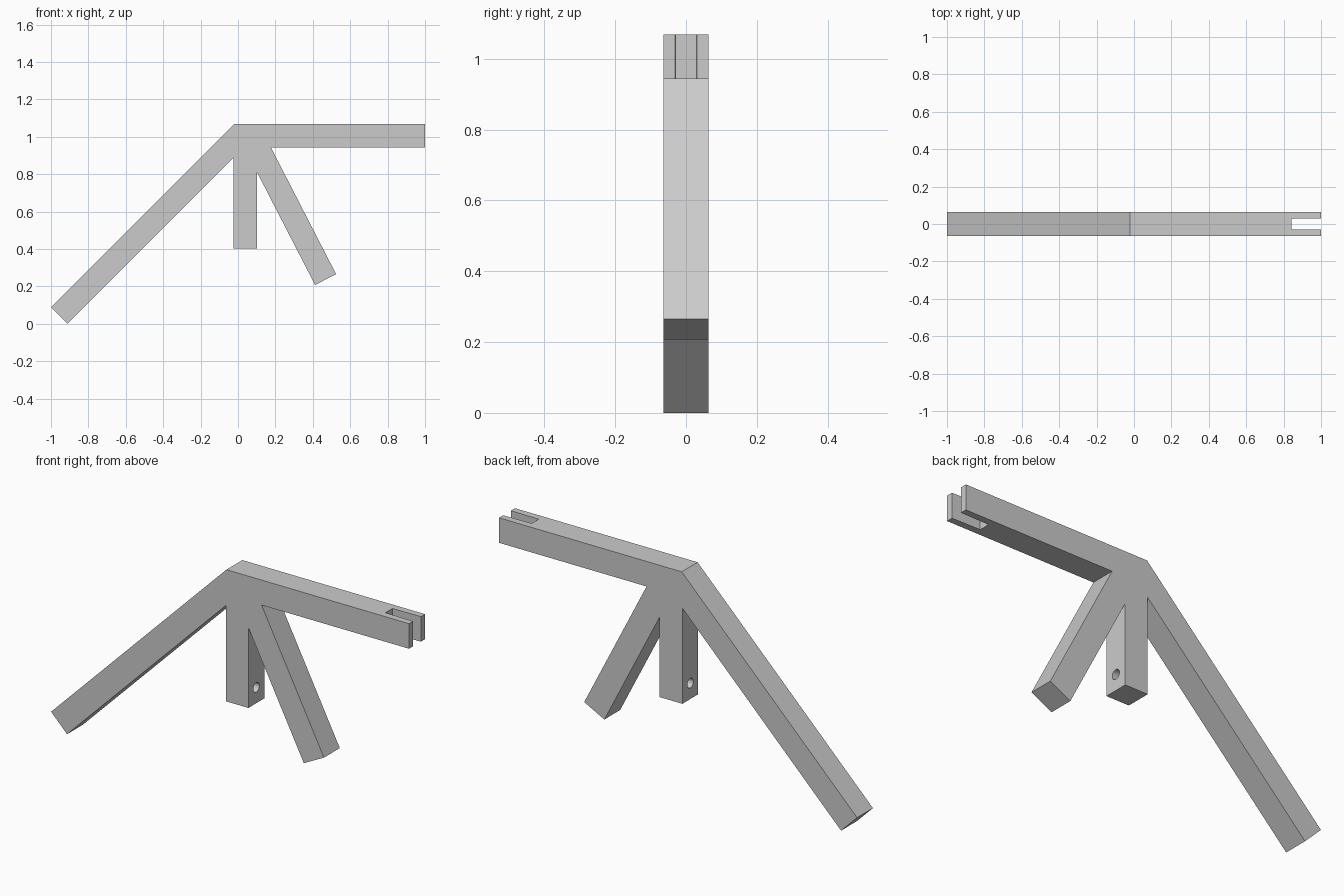
import bpy, bmesh
from math import radians
from mathutils import Matrix, Vector

cube = bpy.data.objects.get("Cube")
if cube:
    bpy.data.objects.remove(cube, do_unlink=True)

W = 0.1265          # square bar section
H = W / 2
TONGUE = 0.157      # length of each joint end
THIN = 0.0245       # half thickness of a tongue
HOLE = 0.08         # hole distance from the tip

grey = bpy.data.materials.new("light_grey")
grey.use_nodes = True
colour = (0.6, 0.6, 0.6, 1)
grey.diffuse_color = colour
grey.node_tree.nodes["Principled BSDF"].inputs["Base Color"].default_value = colour


def make_object(name, bm):
    bmesh.ops.recalc_face_normals(bm, faces=bm.faces)
    mesh = bpy.data.meshes.new(name)
    bm.to_mesh(mesh)
    bm.free()
    mesh.materials.append(grey)
    obj = bpy.data.objects.new(name, mesh)
    bpy.context.collection.objects.link(obj)
    return obj


def frame(tip, outward, thin):
    """Joint frame: local z runs out of the tip, local y is the thin direction."""
    z, y = Vector(outward).normalized(), Vector(thin)
    x = y.cross(z)
    return Matrix.Translation(tip) @ Matrix((x, y, z)).transposed().to_4x4()


def box_cutter(joint, y0, y1, depth, taper=0):
    """Box from depth inside the tip to just past it."""
    bm = bmesh.new()
    out = 0.04
    bmesh.ops.create_cube(bm, size=1)
    for v in bm.verts:
        at_mouth = v.co.z > 0
        v.co.x *= 0.17
        v.co.y = y1 + taper * at_mouth if v.co.y > 0 else y0 - taper * at_mouth
        v.co.z = out if at_mouth else -depth
    bm.transform(joint)
    return make_object("box_cutter", bm)


def pin_cutter(joint, radius, sides, y0, y1, turn=0):
    """Round or hexagonal prism across the joint."""
    bm = bmesh.new()
    bmesh.ops.create_cone(bm, cap_ends=True, segments=sides, radius1=radius,
                          radius2=radius, depth=y1 - y0)
    place = Matrix.Translation((0, (y0 + y1) / 2, -HOLE))
    bm.transform(joint @ place @ Matrix.Rotation(radians(90), 4, 'X')
                 @ Matrix.Rotation(radians(turn), 4, 'Z'))
    return make_object("pin_cutter", bm)


# Branching bracket: one side profile given a square-bar thickness
profile = [(-1, 0.0895), (-0.9105, 0), (-0.024, 0.8865), (-0.024, 0.4035),
           (0.1025, 0.4035), (0.1025, 0.8087), (0.412, 0.2075),
           (0.5245, 0.2655), (0.176, 0.9425), (1, 0.9425), (1, 1.069),
           (-0.0205, 1.069)]
bm = bmesh.new()
face = bm.faces.new([bm.verts.new((x, -H, z)) for x, z in profile])
extruded = bmesh.ops.extrude_face_region(bm, geom=[face])["geom"]
bmesh.ops.translate(bm, vec=(0, W, 0),
                    verts=[g for g in extruded if isinstance(g, bmesh.types.BMVert)])
bracket = make_object("branching_bracket", bm)

# Tongue ends of the long brace, the post and the short brace
tongues = [
    frame((-0.955, 0, 0.045), (-1, 0, -1), (0, 1, 0)),
    frame((0.0395, 0, 0.4035), (0, 0, -1), (1, 0, 0)),
    frame((0.468, 0, 0.2365), (0.4577, 0, -0.8891), (0, 1, 0)),
]
cutters = []
for joint in tongues:
    cutters += [box_cutter(joint, THIN, 0.1, TONGUE),
                box_cutter(joint, -0.1, -THIN, TONGUE),
                pin_cutter(joint, 0.024, 24, -0.1, 0.1)]

# Forked end of the level arm, with a hexagonal nut pocket at the back
fork = frame((1, 0, 1.0057), (1, 0, 0), (0, 1, 0))
cutters += [box_cutter(fork, -0.028, 0.028, TONGUE, 0.003),
            pin_cutter(fork, 0.024, 24, -0.1, 0.1),
            pin_cutter(fork, 0.038, 6, 0.046, 0.1, 30)]

for cutter in cutters:
    cutter.hide_render = True
    mod = bracket.modifiers.new("cut", 'BOOLEAN')
    mod.operation = 'DIFFERENCE'
    mod.solver = 'EXACT'
    mod.object = cutter

# Keep the finished shape and drop the cutters
bpy.context.view_layer.update()
evaluated = bracket.evaluated_get(bpy.context.evaluated_depsgraph_get())
finished = bpy.data.meshes.new_from_object(evaluated)
bracket.modifiers.clear()
bracket.data = finished
finished.materials.clear()
finished.materials.append(grey)
for polygon in finished.polygons:
    polygon.material_index = 0
for cutter in cutters:
    bpy.data.objects.remove(cutter, do_unlink=True)

bpy.ops.object.select_all(action='DESELECT')
bracket.select_set(True)
bpy.context.view_layer.objects.active = bracket
bpy.ops.object.shade_smooth_by_angle(angle=radians(30))
